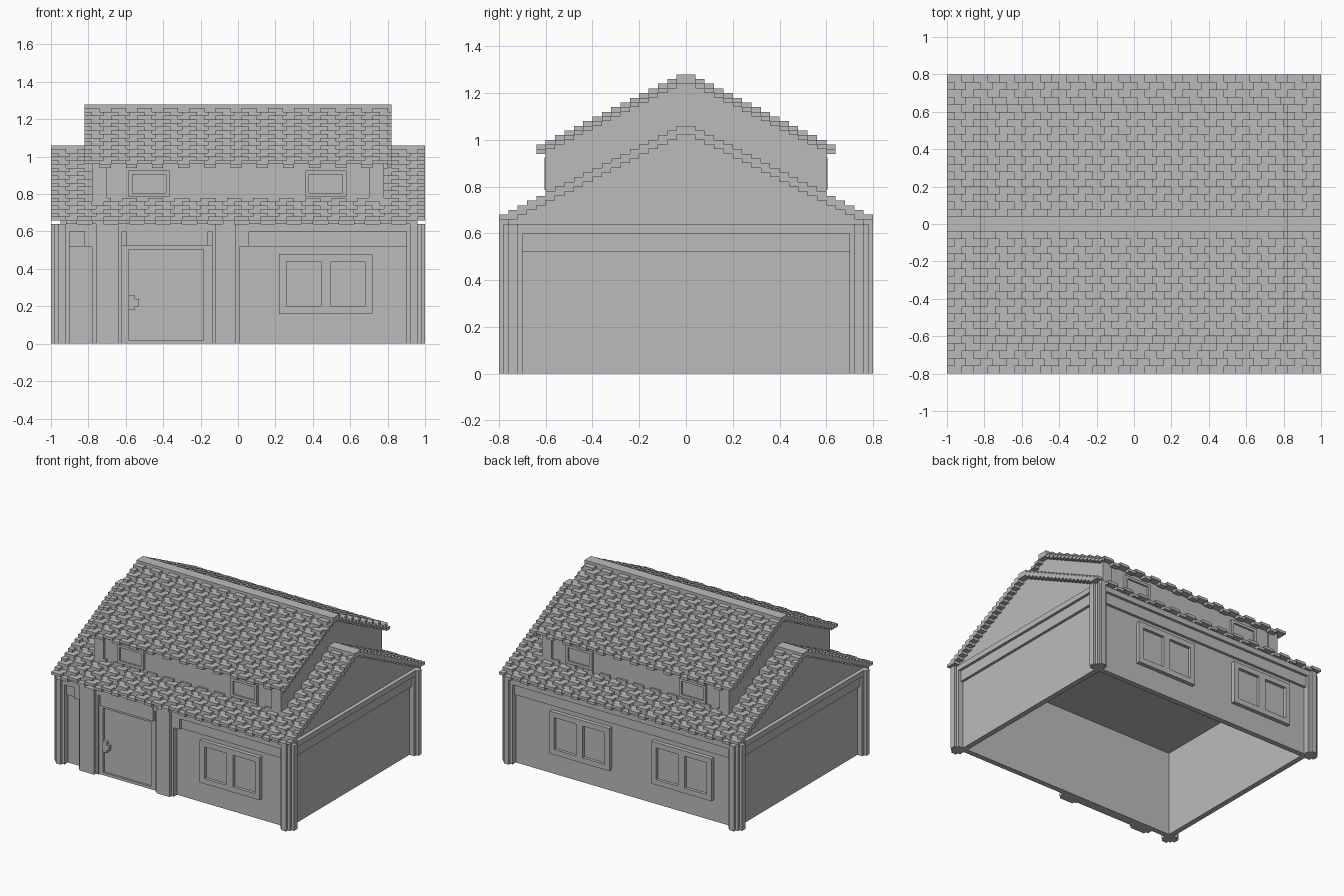
import bpy, bmesh
from mathutils import Matrix, Vector

cube = bpy.data.objects.get("Cube")
if cube:
    bpy.data.objects.remove(cube)

grey = bpy.data.materials.new("plain grey")
grey.use_nodes = True
COLOUR = (0.5, 0.5, 0.5, 1)
grey.diffuse_color = COLOUR
grey.node_tree.nodes["Principled BSDF"].inputs["Base Color"].default_value = COLOUR


def finish(name, bm):
    mesh = bpy.data.meshes.new(name)
    bmesh.ops.recalc_face_normals(bm, faces=bm.faces)
    bm.to_mesh(mesh)
    bm.free()
    mesh.materials.append(grey)
    obj = bpy.data.objects.new(name, mesh)
    bpy.context.collection.objects.link(obj)


def boxes(name, spans):
    """One object made of boxes given as (x0, x1, y0, y1, z0, z1)."""
    bm = bmesh.new()
    for x0, x1, y0, y1, z0, z1 in spans:
        place = Matrix.Translation(((x0 + x1) / 2, (y0 + y1) / 2, (z0 + z1) / 2))
        size = Matrix.Diagonal((abs(x1 - x0), abs(y1 - y0), abs(z1 - z0), 1))
        bmesh.ops.create_cube(bm, size=1, matrix=place @ size)
    finish(name, bm)


def ring(name, x, y, z0, z1, t):
    """Four walls around the plan, t thick."""
    boxes(name, [(-x, x, s * y, s * (y - t), z0, z1) for s in (-1, 1)]
          + [(s * x, s * (x - t), t - y, y - t, z0, z1) for s in (-1, 1)])


def gable_body(name, half_x, half_y, z0, eave, peak):
    """House-shaped profile extruded along x."""
    bm = bmesh.new()
    profile = [(-half_y, z0), (half_y, z0), (half_y, eave), (0, peak), (-half_y, eave)]
    if eave - z0 < 0.001:
        profile = profile[:2] + profile[3:4]
    face = bm.faces.new([bm.verts.new((-half_x, y, z)) for y, z in profile])
    extruded = bmesh.ops.extrude_face_region(bm, geom=[face])["geom"]
    bmesh.ops.translate(bm, vec=Vector((2 * half_x, 0, 0)),
                        verts=[v for v in extruded if isinstance(v, bmesh.types.BMVert)])
    finish(name, bm)


def tiled_roof(name, half_x, half_y, eave, rows):
    """Stepped courses with raised cover tiles, staggered on alternate rows."""
    step, rise, pitch, cover = 0.04, 0.02, 0.14, 0.08
    base, tiles = [], []
    for side in (-1, 1):
        for row in range(rows):
            y0 = side * (half_y - row * step)
            y1 = y0 - side * step
            z = eave + row * rise
            if row:
                base.append((-half_x, half_x, y0, y1, z, z + rise))
            x = -half_x - (row % 2) * step
            while x < half_x:
                left, right = max(x, -half_x), min(x + cover, half_x)
                if right - left > 0.005:
                    tiles.append((left, right, y0, y1, z + rise, z + 2 * rise))
                gap_end = min(x + pitch, half_x)
                if row == 0 and gap_end > right:
                    base.append((right, gap_end, y0, y1, z, z + rise))
                x += pitch
    boxes(name + "_courses", base)
    boxes(name + "_cover_tiles", tiles)
    top = eave + (rows + 2) * rise
    boxes(name + "_ridge", [(-half_x, half_x, -step, step, top - 2 * rise, top)])


def window(name, x0, x1, z0, z1, wall, side, rim, panes, depth=0.03):
    """Raised frame around recessed panes; wall is the distance from the centre."""
    inner, outer = side * (wall - 0.01), side * (wall + depth)
    spans = [(x0, x1, inner, outer, z0, z0 + rim), (x0, x1, inner, outer, z1 - rim, z1)]
    post = rim if panes == 1 else rim * 1.35
    spans += [(a, b, inner, outer, z0 + rim, z1 - rim)
              for a, b in ((x0, x0 + rim), (x1 - rim, x1))]
    if panes == 2:
        mid = (x0 + x1) / 2
        spans.append((mid - post / 2, mid + post / 2, inner, outer, z0 + rim, z1 - rim))
    boxes(name + "_frame", spans)
    boxes(name + "_panes", [(x0 + rim, x1 - rim, inner, side * (wall + 0.008),
                             z0 + rim, z1 - rim)])


# Ground floor walls with stepped bands below the eaves
ring("walls", 0.94, 0.74, 0, 0.66, 0.04)
ring("wall_band", 0.96, 0.76, 0.52, 0.64, 0.05)
ring("wall_moulding", 0.98, 0.78, 0.60, 0.64, 0.07)

# Stepped corner pillars
pillars = []
for sx in (-1, 1):
    for sy in (-1, 1):
        pillars += [(sx * 0.92, sx * 1.0, sy * 0.72, sy * 0.76, 0, 0.64),
                    (sx * 0.90, sx * 0.98, sy * 0.70, sy * 0.78, 0, 0.64),
                    (sx * 0.92, sx * 0.96, sy * 0.72, sy * 0.80, 0, 0.64)]
boxes("corner_pillars", pillars)

# Entrance posts, each with a narrower front face
posts = []
for x0, x1 in ((-0.78, -0.62), (-0.14, 0.01)):
    posts += [(x0, x1, -0.78, -0.70, 0, 0.64),
              (x0 + 0.02, x1 - 0.02, -0.80, -0.72, 0, 0.64)]
boxes("entrance_posts", posts)
boxes("post_brackets", [(-0.82, -0.78, -0.78, -0.74, 0.52, 0.64),
                        (0.01, 0.06, -0.78, -0.74, 0.52, 0.64)])

# Entrance door
boxes("door_lintel", [(-0.60, -0.16, -0.785, -0.72, 0.525, 0.64)])
boxes("door_surround", [(-0.62, -0.585, -0.77, -0.72, 0, 0.525),
                        (-0.185, -0.14, -0.77, -0.72, 0, 0.525),
                        (-0.585, -0.185, -0.77, -0.72, 0.505, 0.525),
                        (-0.585, -0.185, -0.77, -0.72, 0, 0.02)])
boxes("door", [(-0.585, -0.185, -0.755, -0.72, 0.02, 0.505)])
boxes("door_handle", [(-0.585, -0.55, -0.78, -0.75, 0.18, 0.26),
                      (-0.55, -0.53, -0.78, -0.75, 0.20, 0.24)])

# Ground floor windows
for name, x0, side in (("front_window", 0.22, -1), ("back_left_window", 0.10, 1),
                       ("back_right_window", -0.75, 1)):
    window(name, x0, x0 + 0.5, 0.16, 0.48, 0.74, side, 0.04, 2)

# Lower roof
gable_body("lower_gable", 0.95, 0.76, 0.64, 0.66, 1.04)
tiled_roof("lower_roof", 1.0, 0.8, 0.64, 19)

# Raised upper storey with corner posts and small windows
gable_body("upper_storey", 0.78, 0.585, 0.68, 0.965, 1.26)
boxes("upper_corner_posts", [(sx * 0.70, sx * 0.78, sy * 0.55, sy * 0.60, 0.70, 0.96)
                             for sx in (-1, 1) for sy in (-1, 1)])
for side, face in ((-1, "front"), (1, "back")):
    for x0, end in ((-0.585, "right"), (0.36, "left")):
        window(f"upper_{face}_{end}_window", x0, x0 + 0.22, 0.785, 0.925,
               0.585, side, 0.02, 1, 0.02)
tiled_roof("upper_roof", 0.82, 0.64, 0.94, 15)
